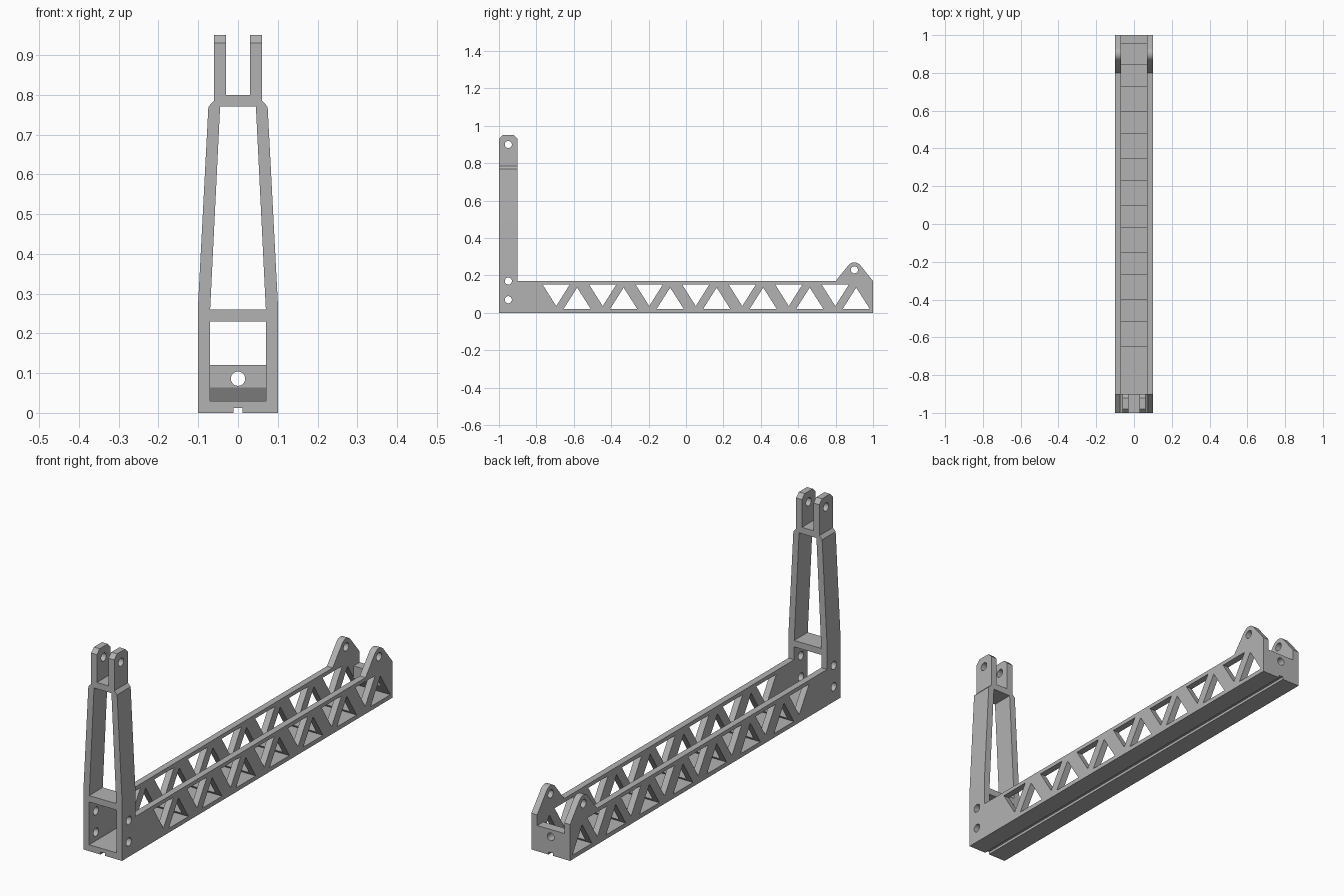
import bpy, bmesh
from math import radians, sin, cos, pi
from mathutils import Vector

cube = bpy.data.objects.get("Cube")
if cube:
    bpy.data.objects.remove(cube, do_unlink=True)

grey = bpy.data.materials.new("plain grey")
grey.use_nodes = True
colour = (0.45, 0.45, 0.45, 1)
grey.diffuse_color = colour
grey.node_tree.nodes["Principled BSDF"].inputs["Base Color"].default_value = colour


def prism(name, outline, axis, low, high):
    """Extrude an outline: (y, z) pairs along x, or (x, z) pairs along y."""
    def place(p, depth):
        return (depth, p[0], p[1]) if axis == "x" else (p[0], depth, p[1])
    bm = bmesh.new()
    face = bm.faces.new([bm.verts.new(place(p, low)) for p in outline])
    moved = bmesh.ops.extrude_face_region(bm, geom=[face])["geom"]
    shift = Vector(place((0, 0), high - low))
    bmesh.ops.translate(bm, vec=shift, verts=[v for v in moved if isinstance(v, bmesh.types.BMVert)])
    bmesh.ops.recalc_face_normals(bm, faces=bm.faces)
    mesh = bpy.data.meshes.new(name)
    bm.to_mesh(mesh)
    bm.free()
    mesh.materials.append(grey)
    obj = bpy.data.objects.new(name, mesh)
    bpy.context.collection.objects.link(obj)
    return obj


def arc(u, v, r, start, end, steps):
    angles = [radians(start + (end - start) * i / steps) for i in range(steps + 1)]
    return [(u + r * cos(a), v + r * sin(a)) for a in angles]


def circle(u, v, r):
    return arc(u, v, r, 0, 360, 40)[:-1]


def rect(u0, u1, v0, v1):
    return [(u0, v0), (u1, v0), (u1, v1), (u0, v1)]


# Solid side silhouette: beam, rounded rear ears, upright
silhouette = [(-1, 0), (1, 0), (1, 0.17)]
silhouette += arc(0.9, 0.23, 0.04, 39, 141, 12)
silhouette += [(0.8, 0.17), (-0.9, 0.17), (-0.9, 0.93), (-0.92, 0.95), (-0.98, 0.95), (-1, 0.93)]
frame = prism("bracket_frame", silhouette, "x", -0.1, 0.1)
bpy.context.view_layer.objects.active = frame
frame.select_set(True)


def cut(outline, axis, low, high):
    cutter = prism("cutter", outline, axis, low, high)
    cutter.hide_render = True
    mod = frame.modifiers.new("cut", "BOOLEAN")
    mod.operation = "DIFFERENCE"
    mod.solver = "EXACT"
    mod.object = cutter
    bpy.ops.object.modifier_apply(modifier=mod.name)
    bpy.data.objects.remove(cutter, do_unlink=True)


# Trough between the side plates, leaving floor, rear wall and lower tower window
cut([(-1.1, 0.03), (0.955, 0.03), (0.955, 0.12), (1.1, 0.12),
     (1.1, 0.4), (-0.85, 0.4), (-0.85, 0.23), (-1.1, 0.23)], "x", -0.07, 0.07)

# Tapered outer sides of the tower and its stepped-in lugs
for s in (1, -1):
    cut([(s * x, z) for x, z in [(0.1, 0.28), (0.0745, 0.77), (0.06, 0.785),
                                 (0.06, 1), (0.2, 1), (0.2, 0.28)]], "y", -1.1, -0.5)

# Tall tower window and slot between the lugs
cut([(-0.07, 0.26), (0.07, 0.26), (0.045, 0.77), (-0.045, 0.77)], "y", -1.1, -0.5)
cut(rect(-0.03, 0.03, 0.8, 1), "y", -1.1, -0.5)

# Truss openings, alternately pointing down and up
for i in range(7):
    step = i * 0.2487
    down, up = -0.694 + step, -0.582 + step
    cut([(down - 0.073, 0.152), (down + 0.073, 0.152), (down, 0.036)], "x", -0.2, 0.2)
    cut([(up - 0.073, 0.02), (up + 0.073, 0.02), (up, 0.135)], "x", -0.2, 0.2)

# Pin holes across tower, lugs and ears, and through the rear wall
for y, z in [(-0.95, 0.07), (-0.95, 0.17), (-0.95, 0.9), (0.9, 0.23)]:
    cut(circle(y, z, 0.019), "x", -0.2, 0.2)
cut(circle(0, 0.086, 0.018), "y", 0.9, 1.1)

# Groove under the floor
cut(rect(-0.011, 0.011, -0.1, 0.012), "y", -1.1, 1.1)

bpy.ops.object.shade_smooth_by_angle(angle=radians(15))
